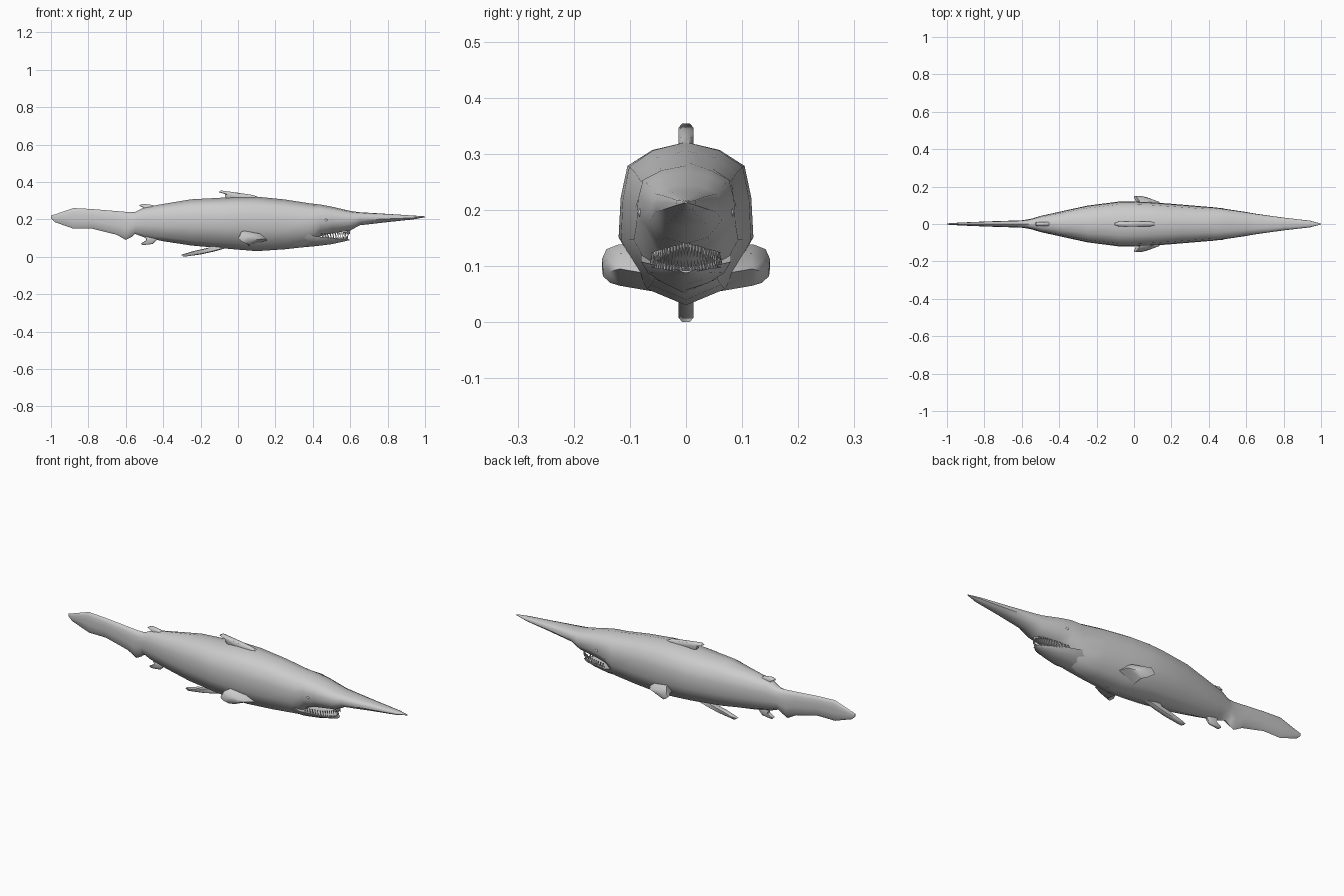
import bpy, bmesh, math
from mathutils import Vector

if "Cube" in bpy.data.objects:
    bpy.data.objects.remove(bpy.data.objects["Cube"])


def skin(name, rings, angle=50):
    """Bridge a list of equal-length point rings and cap the ends."""
    bm = bmesh.new()
    rows = [[bm.verts.new(p) for p in r] for r in rings]
    n = len(rows[0])
    for a, b in zip(rows, rows[1:]):
        for i in range(n):
            j = (i + 1) % n
            bm.faces.new((a[i], a[j], b[j], b[i]))
    bm.faces.new(rows[0])
    bm.faces.new(rows[-1])
    bmesh.ops.recalc_face_normals(bm, faces=bm.faces)
    return finish(name, bm, angle)


def finish(name, bm, angle=50):
    me = bpy.data.meshes.new(name)
    bm.to_mesh(me)
    bm.free()
    ob = bpy.data.objects.new(name, me)
    bpy.context.collection.objects.link(ob)
    bpy.ops.object.select_all(action='DESELECT')
    ob.select_set(True)
    bpy.context.view_layer.objects.active = ob
    bpy.ops.object.shade_smooth_by_angle(angle=math.radians(angle))
    return ob


def mirror(ob):
    ob.modifiers.new("mirror", 'MIRROR').use_axis = (False, True, False)


def hull(name, stations, half):
    """Loft (x, bottom, top, half width) stations using a half section."""
    full = half + [(-y, z) for y, z in reversed(half[1:-1])]
    return skin(name, [[(x, y * w, b + z * (t - b)) for y, z in full]
                       for x, b, t, w in stations])


# body, long snout and tail fin
BODY = [(0, 1), (.5, .95), (.87, .85), (.97, .65), (1, .4), (.6, .1), (0, 0)]
hull("body", [
    (-1, .205, .220, .003), (-.98, .185, .226, .005), (-.88, .150, .260, .010),
    (-.78, .150, .255, .014), (-.65, .118, .244, .018), (-.6, .090, .240, .020),
    (-.57, .105, .239, .024), (-.55, .122, .240, .028), (-.5, .103, .265, .043),
    (-.4, .083, .282, .065), (-.25, .060, .307, .098), (-.08, .045, .316, .120),
    (0, .038, .321, .120), (.1, .030, .321, .116), (.25, .040, .306, .104),
    (.38, .054, .286, .093), (.44, .110, .279, .088), (.5, .125, .268, .079),
    (.6, .140, .245, .064), (.65, .168, .238, .055), (.8, .185, .229, .034),
    (.94, .200, .220, .018), (1, .211, .216, .002)], BODY)

# lower jaw
hull("lower_jaw", [
    (.34, .050, .130, .080), (.42, .057, .108, .080), (.5, .067, .103, .060),
    (.56, .080, .096, .035), (.595, .088, .093, .012)],
    [(0, .8), (.8, .95), (1, 1), (.85, .6), (.5, .25), (0, 0)])


# teeth along the two jaw rims
def teeth(name, x0, x1, w, z0, z1, length, count=32):
    bm = bmesh.new()
    for i in range(count):
        a = math.pi * (i + .5) / count - math.pi / 2
        p = Vector((x0 + (x1 - x0) * math.cos(a), w * math.sin(a),
                    z1 + (z0 - z1) * abs(math.sin(a))))
        ring = [bm.verts.new(p + Vector((.0045 * math.cos(k * math.pi / 2),
                                         .0035 * math.sin(k * math.pi / 2), 0)))
                for k in range(4)]
        tip = bm.verts.new(p + Vector((.004, 0, length)))
        for k in range(4):
            bm.faces.new((ring[k], ring[(k + 1) % 4], tip))
        bm.faces.new(ring)
    bmesh.ops.recalc_face_normals(bm, faces=bm.faces)
    finish(name, bm, 20)


teeth("upper_teeth", .44, .595, .058, .125, .142, -.024)
teeth("lower_teeth", .43, .585, .062, .098, .088, .022)


# fins on the centre line
def fin(name, outline, t):
    cx = sum(p[0] for p in outline) / len(outline)
    cz = sum(p[1] for p in outline) / len(outline)

    def ring(y, s):
        return [(cx + (x - cx) * s, y, cz + (z - cz) * s) for x, z in outline]
    skin(name, [ring(-t, .75), ring(-t * .5, 1), ring(t * .5, 1), ring(t, .75)])


fin("first_dorsal_fin", [(.12, .315), (.08, .330), (0, .342), (-.09, .354),
                         (-.105, .346), (-.07, .335), (-.065, .300), (.05, .295)], .013)
fin("second_dorsal_fin", [(-.44, .262), (-.46, .277), (-.51, .283), (-.53, .274),
                          (-.505, .262), (-.515, .245), (-.45, .240)], .011)
fin("anal_fin", [(-.43, .095), (-.455, .068), (-.51, .062), (-.52, .070),
                 (-.49, .088), (-.50, .115), (-.44, .120)], .011)
fin("pelvic_fin", [(-.06, .047), (-.12, .030), (-.2, .012), (-.29, 0),
                   (-.305, .010), (-.24, .030), (-.15, .050), (-.13, .070)], .013)

# side fins
mirror(skin("pectoral_fin", [
    [(.17, .06, .085), (.14, .06, .125), (.04, .08, .140), (.02, .08, .100), (.06, .06, .055)],
    [(.135, .118, .095), (.11, .118, .122), (.03, .122, .138), (.01, .122, .105), (.06, .118, .065)],
    [(.085, .137, .090), (.07, .140, .112), (.015, .142, .130), (0, .142, .100), (.04, .135, .070)],
    [(.05, .148, .092), (.04, .149, .106), (.01, .150, .112), (0, .150, .098), (.02, .148, .082)]]))

# eyes
bm = bmesh.new()
bmesh.ops.create_uvsphere(bm, u_segments=12, v_segments=8, radius=.009)
bmesh.ops.translate(bm, verts=bm.verts, vec=(.47, .077, .195))
mirror(finish("eye", bm))
